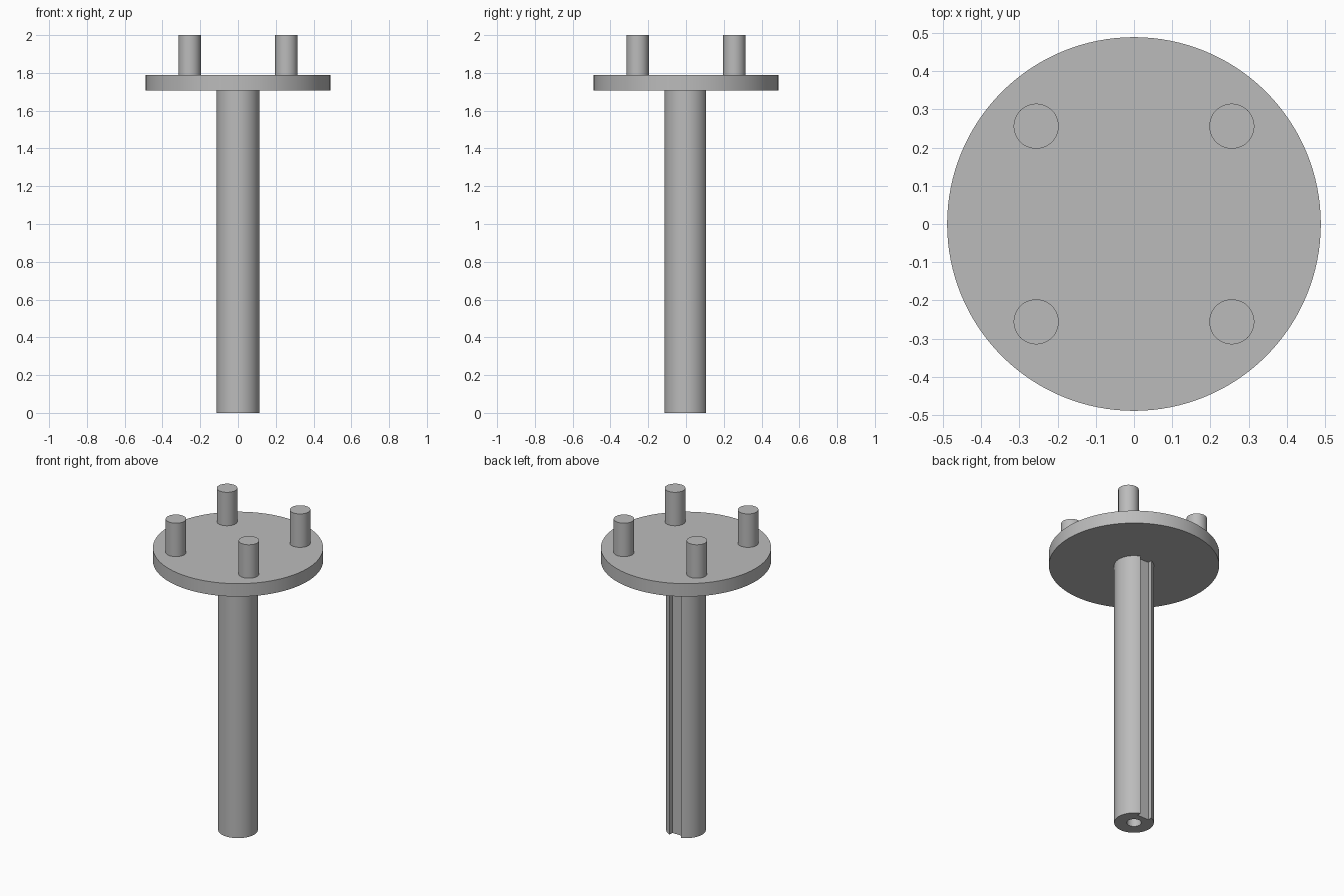
import bpy
import math

if "Cube" in bpy.data.objects:
    bpy.data.objects.remove(bpy.data.objects["Cube"], do_unlink=True)

SHAFT_R, PLATE_R, PIN_R, BORE_R = 0.114, 0.489, 0.059, 0.042
PLATE_BOTTOM, PLATE_TOP, TOP = 1.706, 1.788, 2.0
PIN_OFFSET = 0.256
KEY_HALF, KEY_FLOOR = 0.04, 0.08
BORE_DEPTH = 0.4

grey = bpy.data.materials.new("plain_grey")
grey.use_nodes = True
colour = (0.5, 0.5, 0.5, 1)
grey.diffuse_color = colour
grey.node_tree.nodes["Principled BSDF"].inputs["Base Color"].default_value = colour


def cylinder(name, radius, bottom, top, x=0, y=0, sides=64):
    bpy.ops.mesh.primitive_cylinder_add(
        vertices=sides, radius=radius, depth=top - bottom,
        location=(x, y, (bottom + top) / 2))
    obj = bpy.context.object
    obj.name = name
    obj.data.materials.append(grey)
    return obj


def cut(target, cutter):
    cutter.hide_render = True
    mod = target.modifiers.new("cut", "BOOLEAN")
    mod.operation = "DIFFERENCE"
    mod.solver = "EXACT"
    mod.object = cutter
    bpy.context.view_layer.objects.active = target
    bpy.ops.object.modifier_apply(modifier=mod.name)
    bpy.data.objects.remove(cutter, do_unlink=True)


def smooth(obj):
    bpy.ops.object.select_all(action="DESELECT")
    obj.select_set(True)
    bpy.context.view_layer.objects.active = obj
    bpy.ops.object.shade_smooth_by_angle(angle=math.radians(30))


# Shaft with a keyway along its back and a blind bore in its foot
shaft = cylinder("shaft", SHAFT_R, 0, PLATE_BOTTOM)
bpy.ops.mesh.primitive_cube_add(size=1, location=(0, KEY_FLOOR + 0.1, PLATE_BOTTOM / 2))
keyway = bpy.context.object
keyway.name = "keyway_cutter"
keyway.scale = (2 * KEY_HALF, 0.2, PLATE_BOTTOM + 0.2)
keyway.data.materials.append(grey)
bpy.context.view_layer.update()
cut(shaft, keyway)
cut(shaft, cylinder("bore_cutter", BORE_R, -0.1, BORE_DEPTH, sides=48))
smooth(shaft)

# Round plate
smooth(cylinder("round_plate", PLATE_R, PLATE_BOTTOM, PLATE_TOP, sides=128))

# Four drive pins
for depth_name, sy in (("front", -1), ("back", 1)):
    for side_name, sx in (("right", -1), ("left", 1)):
        smooth(cylinder(f"{depth_name}_{side_name}_pin", PIN_R, PLATE_TOP, TOP,
                        sx * PIN_OFFSET, sy * PIN_OFFSET, sides=48))
